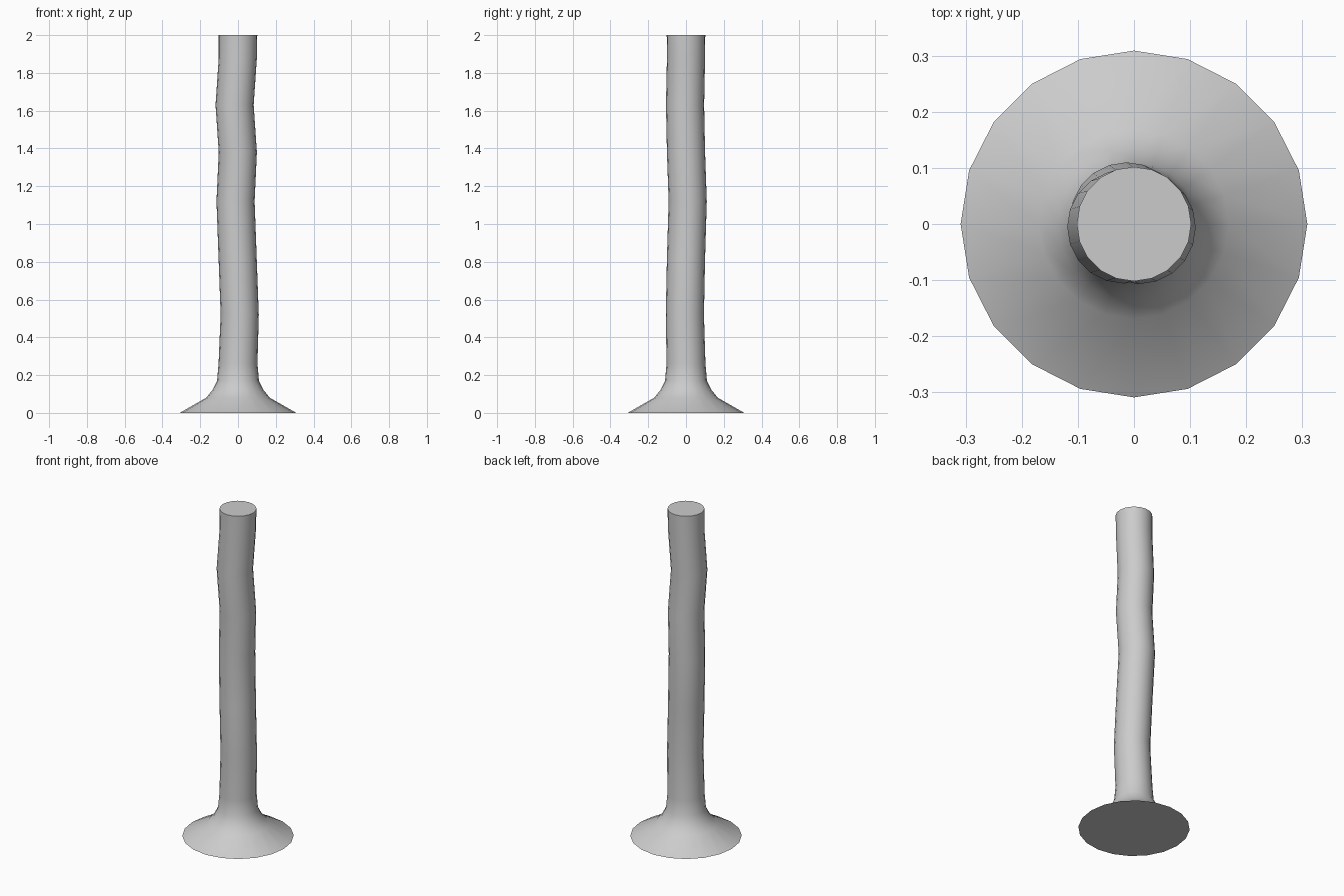
import bpy, bmesh, math

if "Cube" in bpy.data.objects:
    bpy.data.objects.remove(bpy.data.objects["Cube"])

SIDES = 20
# Trunk rings: height, radius, centre x, centre y
RINGS = [
    (0.00, 0.309, 0, 0), (0.08, 0.169, 0, 0), (0.12, 0.136, 0, 0),
    (0.17, 0.111, 0, 0), (0.26, 0.103, 0.0, 0.0), (0.52, 0.101, 0.009, -0.006),
    (0.82, 0.101, -0.002, 0.0), (1.12, 0.101, -0.013, 0.009),
    (1.38, 0.101, -0.001, 0.0), (1.63, 0.101, -0.018, -0.005),
    (1.88, 0.101, -0.001, 0.0), (2.00, 0.102, 0, 0),
]

bm = bmesh.new()
loops = []
for z, r, cx, cy in RINGS:
    loops.append([bm.verts.new((cx + r * math.cos(2 * math.pi * i / SIDES),
                                cy + r * math.sin(2 * math.pi * i / SIDES), z))
                  for i in range(SIDES)])

# Side walls between neighbouring rings
for low, high in zip(loops, loops[1:]):
    for i in range(SIDES):
        j = (i + 1) % SIDES
        bm.faces.new((low[i], low[j], high[j], high[i]))

# Flat end caps
bm.faces.new(loops[0][::-1])
bm.faces.new(loops[-1])

mesh = bpy.data.meshes.new("trunk")
bm.to_mesh(mesh)
bm.free()
trunk = bpy.data.objects.new("trunk", mesh)
bpy.context.collection.objects.link(trunk)

# Smooth bark, sharp cap edges
bpy.context.view_layer.objects.active = trunk
trunk.select_set(True)
bpy.ops.object.shade_smooth_by_angle(angle=math.radians(30))
